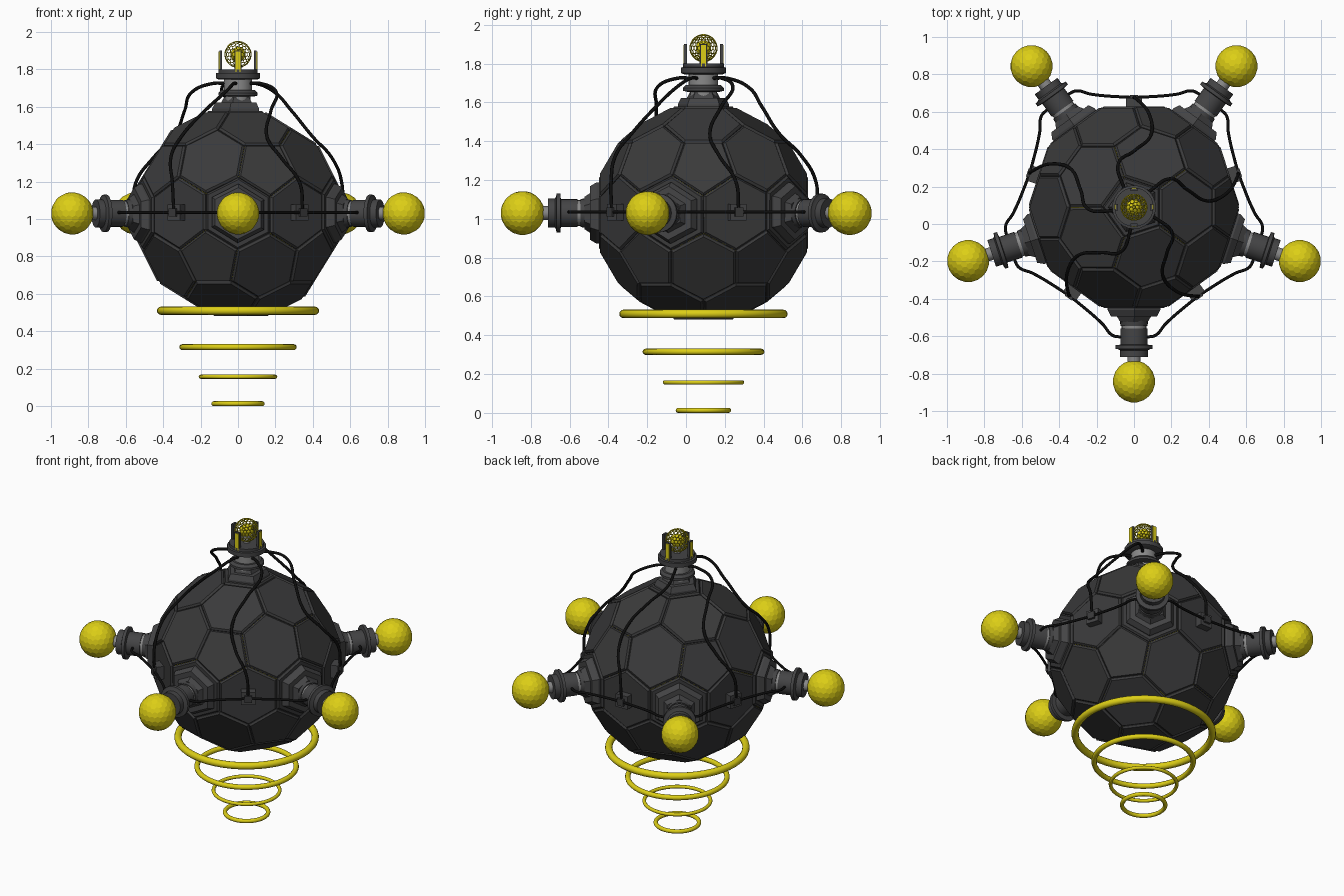
import bpy, bmesh, math
from mathutils import Vector, Matrix

if "Cube" in bpy.data.objects:
    bpy.data.objects.remove(bpy.data.objects["Cube"])

C = Vector((0, 0.09, 1.03))          # hull centre
R = 0.575                            # hull radius


def material(name, col):
    m = bpy.data.materials.new(name)
    m.diffuse_color = (*col, 1)
    m.use_nodes = True
    m.node_tree.nodes["Principled BSDF"].inputs["Base Color"].default_value = m.diffuse_color
    return m


HULL = material("hull_charcoal", (0.042, 0.042, 0.043))
DARK = material("fitting_dark_grey", (0.058, 0.058, 0.06))
GREY = material("metal_grey", (0.25, 0.25, 0.25))
YELLOW = material("yellow", (0.72, 0.62, 0.008))
BLACK = material("cable_black", (0.004, 0.004, 0.004))


def finish(name, bm, mat, matrix=None, smooth=False):
    me = bpy.data.meshes.new(name)
    bmesh.ops.recalc_face_normals(bm, faces=bm.faces)
    bm.to_mesh(me)
    bm.free()
    me.materials.append(mat)
    ob = bpy.data.objects.new(name, me)
    bpy.context.collection.objects.link(ob)
    if matrix:
        ob.matrix_world = matrix
    if smooth:
        bpy.ops.object.select_all(action='DESELECT')
        ob.select_set(True)
        bpy.context.view_layer.objects.active = ob
        bpy.ops.object.shade_smooth_by_angle(angle=math.radians(35))
    return ob


def dual_cells(level):
    """Hexagon/pentagon cells around each vertex of a unit icosphere."""
    bm = bmesh.new()
    bmesh.ops.create_icosphere(bm, subdivisions=level, radius=1)
    cells = []
    for v in bm.verts:
        n = v.co.normalized()
        a = n.orthogonal().normalized()
        b = n.cross(a)
        pts = [f.calc_center_median().normalized() for f in v.link_faces]
        pts.sort(key=lambda p: math.atan2(p.dot(b), p.dot(a)))
        cells.append((n, pts))
    bm.free()
    return cells


def loft(bm, loops, bottom=True):
    """Skin a list of equal-length point loops and cap the ends."""
    rings = [[bm.verts.new(p) for p in lp] for lp in loops]
    k = len(rings[0])
    for lo, hi in zip(rings, rings[1:]):
        for i in range(k):
            j = (i + 1) % k
            bm.faces.new((lo[i], lo[j], hi[j], hi[i]))
    bm.faces.new(rings[-1])
    if bottom:
        bm.faces.new(rings[0][::-1])


def lathe(name, profile, mat, matrix, n=24):
    """Profile of (radius, height), closed at both ends."""
    bm = bmesh.new()
    loft(bm, [[(r * math.cos(2 * math.pi * i / n), r * math.sin(2 * math.pi * i / n), z)
               for i in range(n)] for r, z in profile])
    return finish(name, bm, mat, matrix, True)


def box(name, size, centre, mat, matrix):
    bm = bmesh.new()
    bmesh.ops.create_cube(bm, size=1, matrix=Matrix.Translation(centre) @ Matrix.Diagonal((*size, 1)))
    return finish(name, bm, mat, matrix)


def tube(name, pts, radius, mat):
    cu = bpy.data.curves.new(name, 'CURVE')
    cu.dimensions = '3D'
    cu.bevel_depth = radius
    cu.bevel_resolution = 2
    cu.resolution_u = 8
    cu.use_fill_caps = True
    sp = cu.splines.new('BEZIER')
    sp.bezier_points.add(len(pts) - 1)
    for bp, p in zip(sp.bezier_points, pts):
        bp.co = p
        bp.handle_left_type = bp.handle_right_type = 'AUTO'
    cu.materials.append(mat)
    bpy.context.collection.objects.link(bpy.data.objects.new(name, cu))


def direction(deg):
    return Vector((math.cos(math.radians(deg)), math.sin(math.radians(deg)), 0))


def cell_ball(name, level, radius, centre, mat):
    bm = bmesh.new()
    for n, pts in dual_cells(level):
        bm.faces.new([bm.verts.new(p * radius) for p in pts])
    bmesh.ops.remove_doubles(bm, verts=bm.verts, dist=radius * 0.01)
    return finish(name, bm, mat, Matrix.Translation(centre))


arm_lons = [-90 + 72 * i for i in range(5)]
node_lons = [-54 + 72 * i for i in range(5)]
mounts = [direction(a) for a in arm_lons] + [Vector((0, 0, 1))]

# glowing core seen through the panel gaps
cell_ball("inner_core", 2, R * 0.965, C, YELLOW)

# bevelled hull panels and stepped mounts on the arm and top panels
panels, bases = bmesh.new(), bmesh.new()
for n, pts in dual_cells(2):
    d = sum(p.dot(n) for p in pts) / len(pts) * R
    flat = [p * R - n * (p * R).dot(n) for p in pts]

    def ring(s, h):
        return [p * s + n * h for p in flat]
    loft(panels, [ring(0.93, d - 0.05), ring(0.97, d - 0.012), ring(0.92, d)])
    if any(n.dot(m) > 0.99 for m in mounts):
        loft(bases, [ring(0.80, d - 0.01), ring(0.80, d + 0.012), ring(0.70, d + 0.045),
                     ring(0.52, d + 0.045), ring(0.42, d + 0.075)])
finish("hull_panels", panels, HULL, Matrix.Translation(C))
finish("panel_mounts", bases, DARK, Matrix.Translation(C))

# five arms with ball tips
for i, lon in enumerate(arm_lons):
    u = direction(lon)
    M = Matrix.Translation(C) @ u.to_track_quat('Z', 'Y').to_matrix().to_4x4()
    lathe(f"arm_base_{i}", [(0.078, 0.59), (0.072, 0.635)], DARK, M)
    lathe(f"arm_band_{i}", [(0.066, 0.63), (0.066, 0.655)], GREY, M)
    lathe(f"arm_sleeve_{i}", [(0.072, 0.65), (0.072, 0.735), (0.10, 0.738), (0.10, 0.757),
                              (0.085, 0.76), (0.075, 0.765), (0.075, 0.80)], DARK, M)
    lathe(f"arm_stem_{i}", [(0.035, 0.79), (0.035, 0.85)], GREY, M)
    cell_ball(f"arm_ball_{i}", 3, 0.113, C + u * 0.932, YELLOW)

# junction boxes and cables
for i, lon in enumerate(node_lons):
    u = direction(lon)
    side = Vector((u.y, -u.x, 0))    # clockwise from above
    M = Matrix.Translation(C) @ Matrix.Rotation(math.radians(lon), 4, 'Z')
    box(f"junction_box_{i}", (0.05, 0.085, 0.085), (0.56, 0, 0.005), DARK, M)
    box(f"junction_cap_{i}", (0.02, 0.045, 0.045), (0.59, 0, 0.005), HULL, M)
    base = Vector((0, C.y, 0))
    route = [(0.06, -0.03, 1.725), (0.12, -0.06, 1.725), (0.23, -0.085, 1.68), (0.30, 0, 1.58),
             (0.39, 0.092, 1.44), (0.50, 0.08, 1.33), (0.58, 0.012, 1.19), (0.585, 0, 1.05)]
    tube(f"drop_cable_{i}", [base + u * r + side * s + Vector((0, 0, z)) for r, s, z in route],
         0.009, BLACK)
    for k in (-1, 1):
        a = direction(lon + 36 * k)
        t = Vector((a.y, -a.x, 0)) * k
        link = [(0.475, 0.345), (0.51, 0.30), (0.625, 0.168), (0.685, 0.115), (0.695, 0.065)]
        tube(f"link_cable_{i}_{k}", [C + a * r + t * s + Vector((0, 0, 0.005)) for r, s in link],
             0.008, BLACK)

# top turret
T = Matrix.Translation((0, C.y, 0))
lathe("turret_neck", [(0.068, 1.60), (0.068, 1.75)], GREY, T)
lathe("turret_collar", [(0.085, 1.655), (0.105, 1.66), (0.105, 1.675), (0.09, 1.69)], DARK, T)
lathe("turret_drum", [(0.076, 1.69), (0.076, 1.75)], GREY, T)
lathe("turret_flange", [(0.10, 1.745), (0.117, 1.752), (0.117, 1.78), (0.105, 1.782),
                        (0.105, 1.80), (0.07, 1.80)], DARK, T)
lathe("lamp_stem", [(0.02, 1.79), (0.02, 1.86)], GREY, T)
for i in range(4):
    M = T @ Matrix.Rotation(math.pi / 2 * i, 4, 'Z')
    box(f"turret_post_{i}", (0.014, 0.036, 0.13), (0.093, 0, 1.835), DARK, M)
    box(f"post_strip_{i}", (0.006, 0.026, 0.11), (0.101, 0, 1.84), YELLOW, M)

# lattice lamp
cell_ball("lamp_core", 3, 0.04, (0, C.y, 1.88), YELLOW)
cage = cell_ball("lamp_cage", 3, 0.07, (0, C.y, 1.88), YELLOW)
w = cage.modifiers.new("lattice", 'WIREFRAME')
w.thickness = 0.005

# hover rings
for i, (z, outer, minor) in enumerate([(0.51, 0.434, 0.022), (0.315, 0.314, 0.016),
                                       (0.157, 0.21, 0.011), (0.013, 0.143, 0.013)]):
    bpy.ops.mesh.primitive_torus_add(location=(0, C.y, z), major_radius=outer - minor,
                                     minor_radius=minor, major_segments=48, minor_segments=12)
    ob = bpy.context.object
    ob.name = f"hover_ring_{i}"
    ob.data.materials.append(YELLOW)
    bpy.ops.object.shade_smooth_by_angle(angle=math.radians(40))
